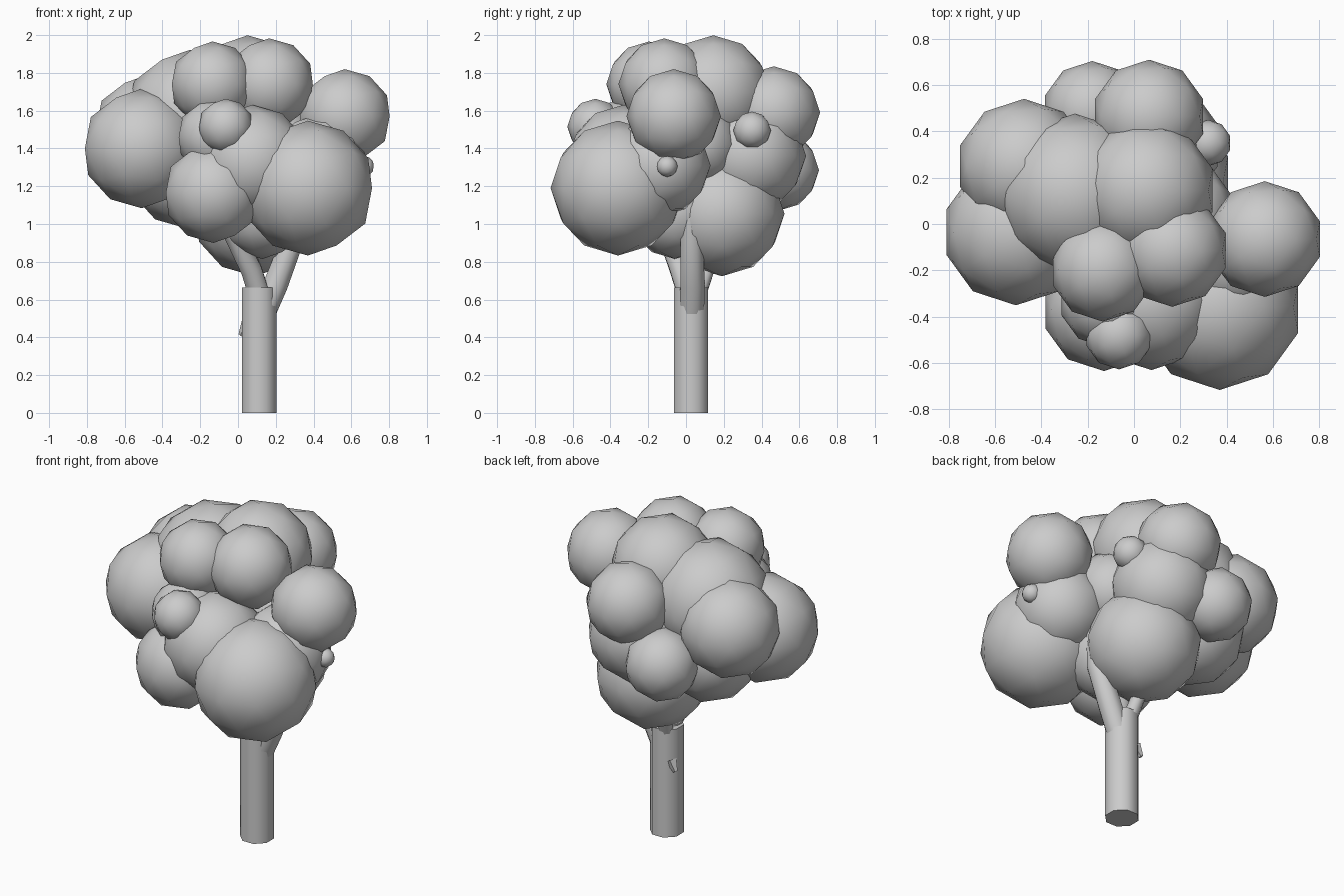
import bpy, bmesh, math
from mathutils import Vector

if "Cube" in bpy.data.objects:
    bpy.data.objects.remove(bpy.data.objects["Cube"])


def finish(bm, name, angle=180):
    bmesh.ops.recalc_face_normals(bm, faces=bm.faces)
    me = bpy.data.meshes.new(name)
    bm.to_mesh(me)
    bm.free()
    ob = bpy.data.objects.new(name, me)
    bpy.context.collection.objects.link(ob)
    bpy.ops.object.select_all(action='DESELECT')
    ob.select_set(True)
    bpy.context.view_layer.objects.active = ob
    bpy.ops.object.shade_smooth_by_angle(angle=math.radians(angle))
    return ob


def leaf_clump(name, x, y, z, r):
    bm = bmesh.new()
    bmesh.ops.create_icosphere(bm, subdivisions=2, radius=r * 1.02)
    bmesh.ops.translate(bm, verts=bm.verts, vec=(x, y, z))
    finish(bm, name)


def limb(name, path, radii, sides=8):
    # Tapered tube of rings, each ring square to the local path direction
    bm = bmesh.new()
    pts = [Vector(p) for p in path]
    rings = []
    for i, p in enumerate(pts):
        d = pts[min(i + 1, len(pts) - 1)] - pts[max(i - 1, 0)]
        q = Vector((0, 0, 1)).rotation_difference(d)
        ring = []
        for k in range(sides):
            a = 2 * math.pi * (k + 0.5) / sides
            ring.append(bm.verts.new(p + q @ Vector((math.cos(a), math.sin(a), 0)) * radii[i]))
        rings.append(ring)
    for a, b in zip(rings, rings[1:]):
        for k in range(sides):
            n = (k + 1) % sides
            bm.faces.new((a[k], a[n], b[n], b[k]))
    bm.faces.new(rings[0])
    bm.faces.new(rings[-1])
    finish(bm, name, 60)


# Trunk and branches
limb("trunk", [(.112, .027, 0), (.112, .027, .665)], [.098, .098])
limb("branch_left", [(.12, .02, .6), (.07, -.03, .76), (-.04, -.11, .98)], [.06, .06, .055])
limb("branch_right", [(.13, .03, .52), (.2, .035, .68), (.29, .03, .92), (.33, .02, 1.22)],
     [.07, .07, .065, .03])
limb("branch_back", [(.1, .05, .58), (.06, .12, .78), (.04, .2, .95)], [.045, .04, .04])
limb("branch_stub", [(.05, .07, .47), (.015, .08, .41)], [.035, .014], 5)

# Foliage: x, y, z, radius
clumps = {
    "left": (-.51, -.035, 1.40, .31),
    "left_back": (-.475, .25, 1.50, .285),
    "front_right": (.37, -.36, 1.19, .35),
    "right": (.565, -.065, 1.57, .245),
    "front_left": (-.13, -.37, 1.165, .26),
    "front_middle": (.075, -.33, 1.33, .295),
    "right_lower": (.42, -.14, 1.31, .265),
    "top": (.05, .145, 1.695, .298),
    "top_right": (.165, -.115, 1.74, .238),
    "top_front": (-.135, -.195, 1.74, .222),
    "top_left": (-.255, .13, 1.575, .34),
    "back_upper": (.065, .465, 1.59, .24),
    "back_lower": (-.18, .49, 1.285, .21),
    "back_middle": (.08, .34, 1.36, .29),
    "bottom": (.09, .19, 1.055, .325),
    "bottom_front": (.13, -.06, 1.06, .24),
    "lower_left": (-.28, .17, 1.28, .295),
    "front_upper": (-.12, -.33, 1.46, .2),
    "core": (.2, .05, 1.42, .23),
    "small_front": (-.065, -.48, 1.515, .145),
    "small_back_right": (.32, .35, 1.495, .098),
    "small_right": (.665, -.1, 1.305, .055),
}
for name, c in clumps.items():
    leaf_clump("foliage_" + name, *c)
